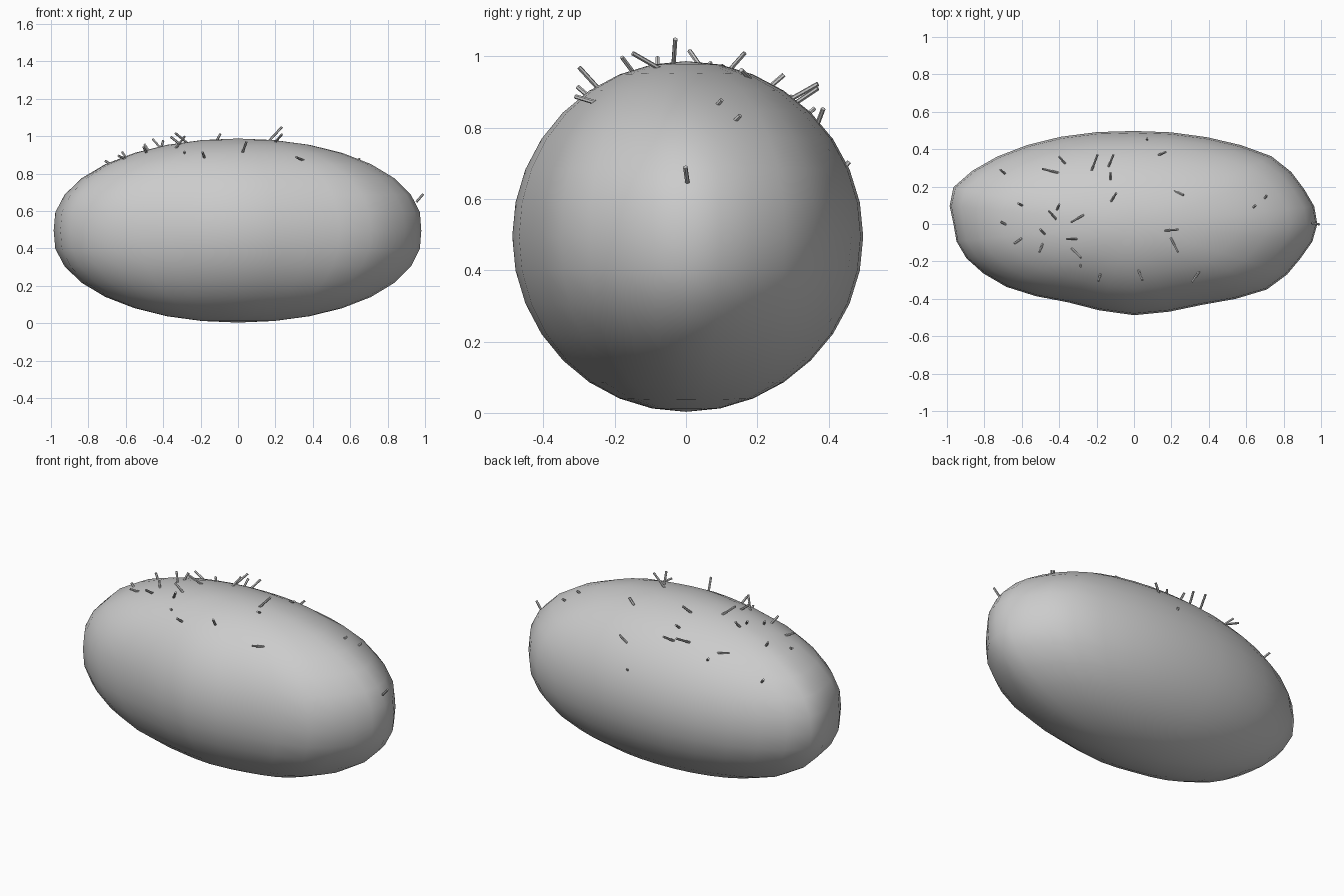
import bpy, bmesh, math
from mathutils import Vector

# Outline factors around the equator, every 22.5 degrees from +x
OUTLINE = [.985, .99, 1.045, 1.025, 1.015, 1.03, 1.04, 1.05,
           .97, .975, .97, .925, .995, .955, 1.01, .97]


def outline(a):
    t = (a / (2 * math.pi) % 1) * 16
    i = int(t)
    f = t - i
    return OUTLINE[i % 16] * (1 - f) + OUTLINE[(i + 1) % 16] * f


# Body: lumpy ellipsoid
bpy.ops.mesh.primitive_uv_sphere_add(segments=32, ring_count=16, radius=1)
body = bpy.context.object
body.name = "body"
for v in body.data.vertices:
    p = v.co.copy()
    flat = math.hypot(p.x, p.y)
    a = math.atan2(p.y, p.x) if flat > 1e-4 else 0
    k = 1 + (outline(a) - 1) * flat
    full = .06 * p.x * p.x * abs(p.z)
    s = k + full
    v.co = (p.x * s * .995, p.y * s * .49, p.z * (1 + full) * .492 + .495)
body.data.update()
bpy.ops.object.shade_smooth()

# Spikes: base x, base y, then direction and length dx, dy, dz
SPIKES = [
    (-.69, .27, -.025, .02, .03), (-.41, .275, -.08, .02, .03),
    (-.37, .325, -.03, .035, .03), (-.225, .29, .03, .08, .045),
    (-.135, .31, .025, .06, .04), (-.125, .24, 0, .035, .03),
    (-.12, .125, .025, .04, .045), (.07, .45, 0, .008, .01),
    (.135, .37, .035, .015, .04), (.225, .175, .04, -.02, .02),
    (.64, .09, .01, .01, .012), (.70, .14, .01, .012, .012),
    (-.60, .10, -.02, .01, .03), (-.42, .03, -.035, .04, .04),
    (-.41, .08, .01, .025, .035), (-.275, .045, -.06, -.035, .05),
    (-.69, 0, -.02, .01, .012), (-.48, -.05, -.02, .02, .03),
    (-.605, -.08, -.035, -.025, .015), (-.49, -.11, -.015, -.04, .03),
    (-.31, -.08, -.05, 0, .04), (-.33, -.135, .045, -.045, .06),
    (-.285, -.22, 0, -.008, .01), (-.18, -.27, -.01, -.035, .03),
    (.025, -.25, .02, -.05, .055), (.17, -.035, .065, .005, .07),
    (.20, -.08, .035, -.07, .04), (.345, -.26, -.035, -.05, .015),
]
bm = bmesh.new()


def spike(base, d):
    base = base - d.normalized() * .01
    tip = d + d.normalized() * .01
    m = tip.to_track_quat('Z', 'Y').to_matrix().to_4x4()
    m.translation = base + tip / 2
    bmesh.ops.create_cone(bm, cap_ends=True, segments=6, radius1=.0065,
                          radius2=.0065, depth=tip.length, matrix=m)


for x, y, dx, dy, dz in SPIKES:
    hit, loc, _, _ = body.ray_cast(Vector((x, y, 2)), Vector((0, 0, -1)))
    if hit:
        spike(loc, Vector((dx, dy, dz)))
spike(Vector((.96, .003, .655)), Vector((.03, -.005, .035)))

mesh = bpy.data.meshes.new("spikes")
bm.to_mesh(mesh)
bm.free()
spikes = bpy.data.objects.new("spikes", mesh)
bpy.context.collection.objects.link(spikes)
